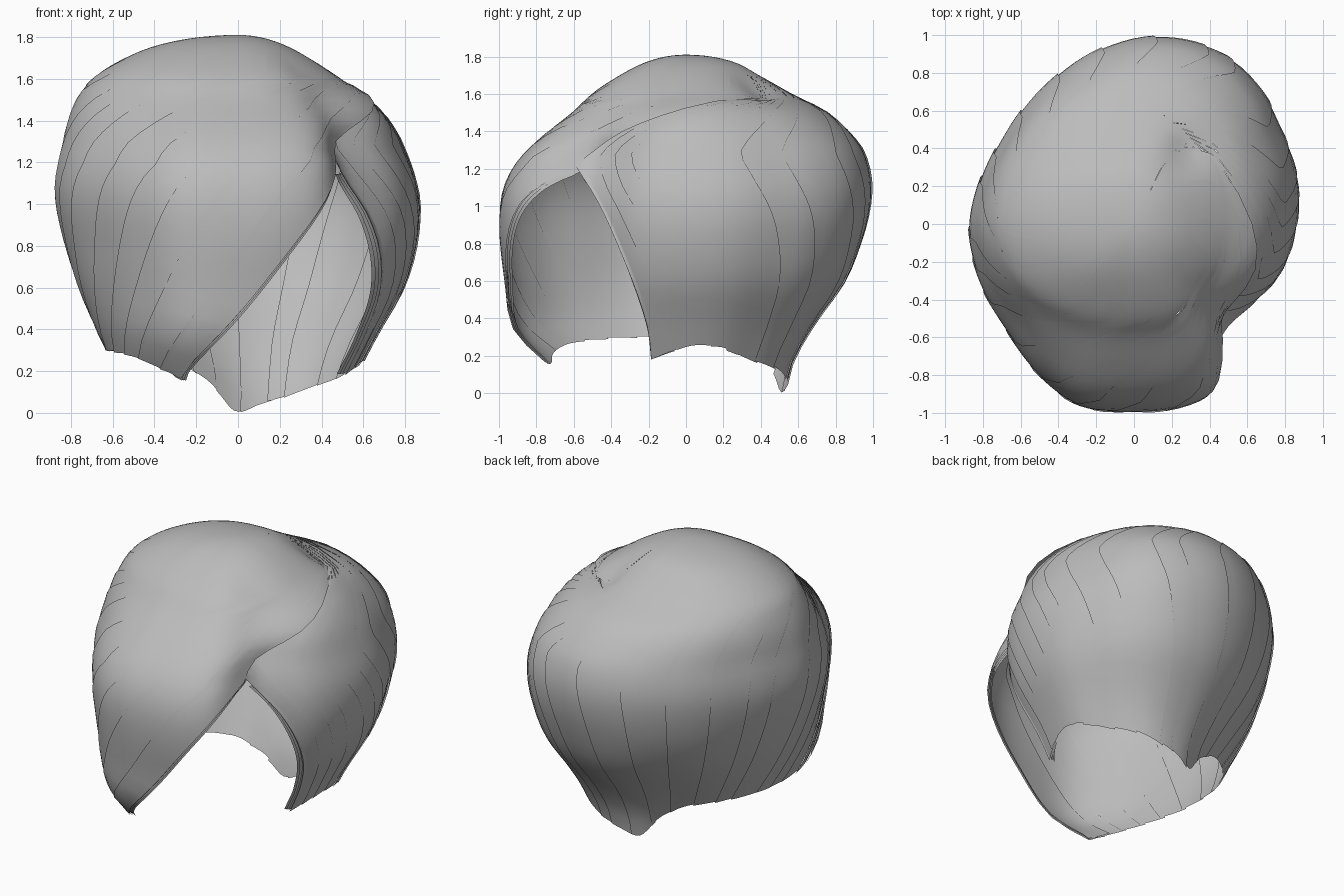
import bpy, bmesh, math, random
from mathutils import Vector

random.seed(4)
TOP = 1.81
if "Cube" in bpy.data.objects:
    bpy.data.objects.remove(bpy.data.objects["Cube"])

hair_grey = bpy.data.materials.new("hair_grey")
hair_grey.use_nodes = True
GREY = (0.5, 0.5, 0.5, 1)
hair_grey.diffuse_color = GREY
hair_grey.node_tree.nodes["Principled BSDF"].inputs["Base Color"].default_value = GREY


def clamp(x):
    return max(0, min(1, x))


def curve(keys, x):
    """Smooth interpolation through (x, value) keys."""
    if x <= keys[0][0]:
        return keys[0][1]
    if x >= keys[-1][0]:
        return keys[-1][1]
    i = max(k for k in range(len(keys) - 1) if keys[k][0] <= x)

    def slope(k):
        a, b = keys[max(k - 1, 0)], keys[min(k + 1, len(keys) - 1)]
        return (b[1] - a[1]) / (b[0] - a[0])
    (x0, y0), (x1, y1) = keys[i], keys[i + 1]
    w = x1 - x0
    t = (x - x0) / w
    return ((1 + 2 * t) * (1 - t) ** 2 * y0 + t * (1 - t) ** 2 * w * slope(i)
            + t * t * (3 - 2 * t) * y1 + t * t * (t - 1) * w * slope(i + 1))


# Widest outline: angle in degrees, radius
OUTLINE = [(-180, .87), (-160, .87), (-140, .88), (-121, .95), (-107, 1), (-90, .99),
           (-75, 1), (-66, .99), (-60, .94), (-54, .84), (-46, .75), (-35, .75), (-20, .81),
           (0, .86), (17, .9), (33, .93), (45, .98), (60, 1.02), (80, 1.01), (100, .95),
           (120, .88), (145, .83), (162, .84), (180, .87)]
# Extra radius towards the hem, by angle
FLARE = [(-180, 0), (-140, .08), (-109, .04), (-80, 0), (0, 0), (50, .03), (86, 0),
         (118, -.07), (150, -.03), (180, 0)]


# Profiles: share of the outline at each height, spaced evenly near the crown
def depth(z):
    return math.sqrt(max(0, 1 - z / TOP))


HEIGHTS = [TOP, 1.77, 1.7, 1.6, 1.5, 1.35, 1.2, 1.05, .85, .6, .35, .16, 0]


def profile(values):
    return [(depth(z), f) for z, f in zip(HEIGHTS, values)]


LEFT = profile([0, .22, .37, .54, .71, .86, .94, .99, .99, .91, .75, .64, .58])
BACK = profile([0, .28, .42, .6, .79, .92, .98, .99, .95, .85, .67, .56, .52])
RIGHT = profile([0, .38, .59, .77, .86, .94, .985, 1, .96, .87, .74, .62, .55])
FRONT = profile([0, .23, .38, .53, .63, .8, .93, .99, 1, .97, .93, .79, .7])

# Hem height by angle, and the two front edges by height
HEM = [(-381, .18), (-360, .25), (-345, .25), (-333, .2), (-305, .12), (-281, .04),
       (-269, .005), (-260, .09), (-252, .16), (-235, .24), (-180, .3), (-140, .28),
       (-117, .2), (-110, .16)]
SWEEP_EDGE = [(.17, -110), (.35, -97), (.55, -86), (.88, -71), (1.05, -63), (1.13, -58),
              (1.18, -53), (1.3, -46), (1.45, -19), (1.55, 10), (1.6, 45), (1.7, 62), (TOP, 64)]
SIDE_EDGE = [(.18, -380), (.35, -379), (.65, -384), (.95, -395), (1.2, -411), (1.3, -414),
             (1.45, -388), (1.55, -356), (1.6, -318), (1.7, -298), (TOP, -296)]
START, END = -110, -381


def point(u, v, lift, ragged):
    """Point on the hair: u runs from the sweep edge round the back, v from hem to crown."""
    base = START + (END - START) * u
    hem = curve(HEM, base) + ragged * clamp(1 - v / .75)
    z = hem + (TOP - hem) * (1 - (1 - v) ** 2)
    angle = (base + (curve(SWEEP_EDGE, z) - START) * (1 - u) ** 3
             + (curve(SIDE_EDGE, z) - END) * u ** 3)
    a = math.radians(angle)
    wrapped = (angle + 180) % 360 - 180
    c, s, d = math.cos(a), math.sin(a), depth(z)
    f = (c * c * curve(LEFT if c > 0 else RIGHT, d)
         + s * s * curve(BACK if s > 0 else FRONT, d))
    rounding = clamp((z - 1.3) / .45)
    r = f * (curve(OUTLINE, wrapped) * (1 - rounding) + .92 * rounding)
    r += curve(FLARE, wrapped) * clamp(1 - z / .8)
    # The sweep swells over the parting and the side section tucks under it
    seam = math.exp(-((z - 1.42) / .15) ** 2)
    r += seam * (.04 * math.exp(-(u / .07) ** 2) - .04 * math.exp(-((1 - u) / .07) ** 2))
    r += lift
    p = Vector((r * c, r * s, z))
    # Hollow at the crown whorl
    if z > 1.3:
        p.z -= .05 * math.exp(-((p.x - .3) ** 2 + (p.y - .4) ** 2) / .012)
    return p


def lock(bm, u0, u1, lift0, lift1, ragged=0.0, overlap=0.0, v1=1.0):
    """One panel of hair, lifted along one side to overlap the next, merging at the crown."""
    cols, rows = 6, 36
    grid = []
    for i in range(cols + 1):
        t = i / cols
        column = []
        for j in range(rows + 1):
            v = v1 * j / rows
            fade = clamp((.75 - v) / .25)
            u = min(u0 + (u1 - u0 + overlap * fade) * t, max(u1, 1))
            lift = (lift0 + (lift1 - lift0) * t) * fade
            column.append(bm.verts.new(point(u, v, lift, ragged * (t - .5))))
        grid.append(column)
    for i in range(cols):
        for j in range(rows):
            bm.faces.new((grid[i][j], grid[i][j + 1], grid[i + 1][j + 1], grid[i + 1][j]))


def finish(bm, name):
    bmesh.ops.remove_doubles(bm, verts=bm.verts, dist=.00001)
    mesh = bpy.data.meshes.new(name)
    bm.to_mesh(mesh)
    bm.free()
    mesh.materials.append(hair_grey)
    mesh.polygons.foreach_set("use_smooth", [True] * len(mesh.polygons))
    bpy.context.collection.objects.link(bpy.data.objects.new(name, mesh))


def section(name, u0, u1, count, lift):
    """A run of overlapping locks."""
    bm = bmesh.new()
    step = (u1 - u0) / count
    cuts = [u0 + step * (k + random.uniform(-.25, .25) * (0 < k < count))
            for k in range(count + 1)]
    for k in range(count):
        lock(bm, cuts[k], cuts[k + 1], 0, lift, random.uniform(-.015, .015), .008)
    finish(bm, name)


section("front_sweep", 0, .3, 8, .008)
section("back_hair", .3, .78, 10, .01)
section("left_side_hair", .78, 1, 7, .008)

# Thin layers under both front edges
bm = bmesh.new()
for k in range(3):
    lock(bm, -.002 * k, .05, -.01 * (k + 1), -.006, .01, v1=.42)
finish(bm, "sweep_under_layers")
bm = bmesh.new()
for k in range(3):
    lock(bm, .95, 1 + .003 * k, -.006, -.01 * (k + 1), .01, v1=.36)
finish(bm, "side_under_layers")
